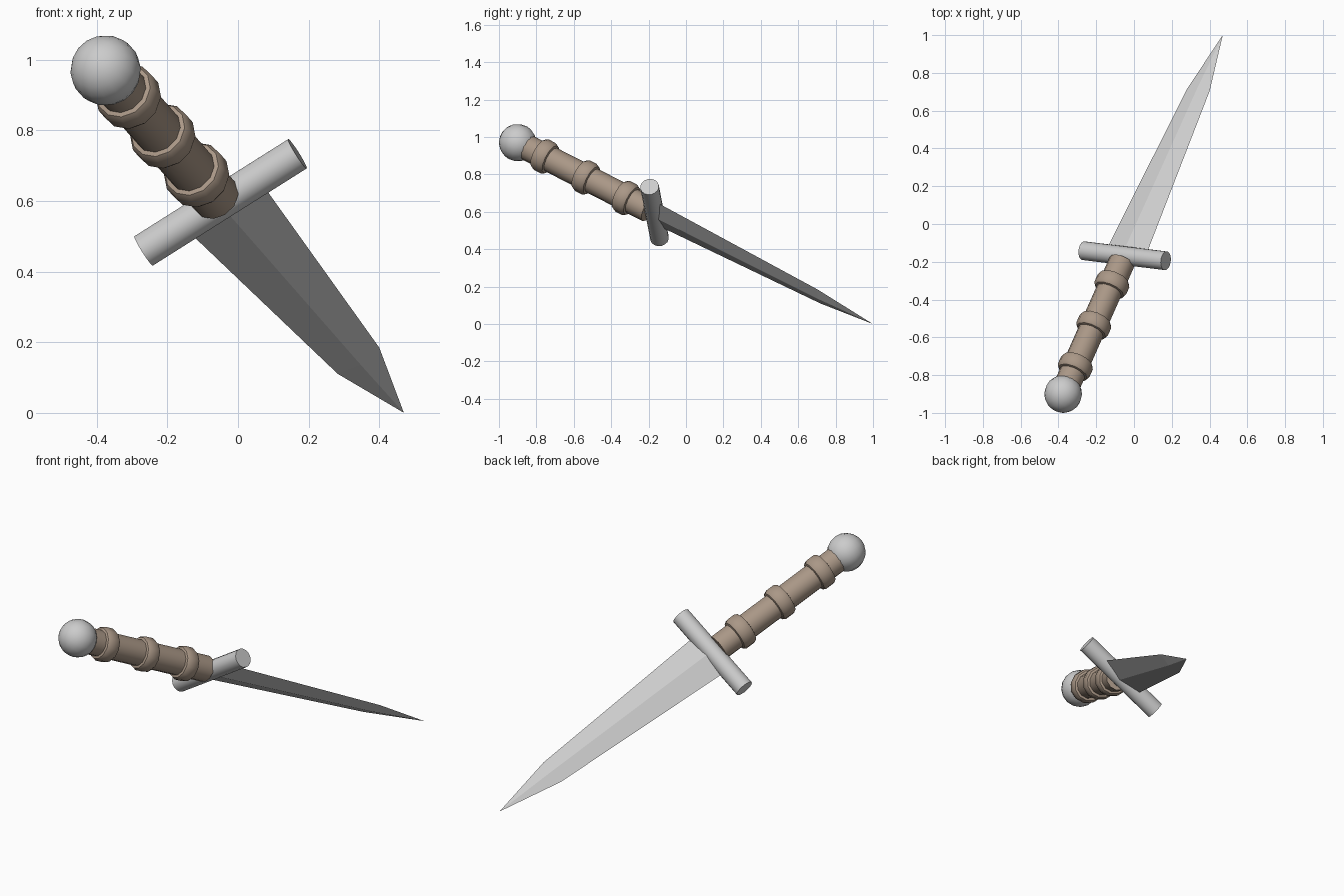
import bpy, bmesh
from math import cos, sin, pi, radians
from mathutils import Vector, Matrix

if "Cube" in bpy.data.objects:
    bpy.data.objects.remove(bpy.data.objects["Cube"])

# Local frame: z runs from pommel centre to tip, x along the guard
origin = Vector((-0.375, -0.9, 0.97))
d = (Vector((0.47, 1.0, 0.0)) - origin).normalized()
g = Vector((0.435, -0.055, 0.276))
g = (g - d * g.dot(d)).normalized()
n = d.cross(g)
FRAME = Matrix.Translation(origin) @ Matrix((g, n, d)).transposed().to_4x4()

brown = bpy.data.materials.new("brown_leather")
brown.diffuse_color = (0.40, 0.31, 0.24, 1)
brown.use_nodes = True
brown.node_tree.nodes["Principled BSDF"].inputs["Base Color"].default_value = brown.diffuse_color


def finish(name, bm, mat=None, angle=40):
    bmesh.ops.recalc_face_normals(bm, faces=bm.faces)
    bm.transform(FRAME)
    me = bpy.data.meshes.new(name)
    bm.to_mesh(me)
    bm.free()
    ob = bpy.data.objects.new(name, me)
    bpy.context.collection.objects.link(ob)
    if mat:
        me.materials.append(mat)
    if angle:
        bpy.ops.object.select_all(action='DESELECT')
        ob.select_set(True)
        bpy.context.view_layer.objects.active = ob
        bpy.ops.object.shade_smooth_by_angle(angle=radians(angle))
    return ob


def loft(bm, rings):
    """Bridge rings of equal size and cap both ends."""
    rows = [[bm.verts.new(p) for p in r] for r in rings]
    k = len(rows[0])
    for a, b in zip(rows, rows[1:]):
        for i in range(k):
            j = (i + 1) % k
            bm.faces.new((a[i], a[j], b[j], b[i]))
    bm.faces.new(rows[0][::-1])
    bm.faces.new(rows[-1])
    return rows


def circle(r, z, sides):
    return [(r * cos(2 * pi * i / sides), r * sin(2 * pi * i / sides), z)
            for i in range(sides)]


def turned(name, profile, sides, mat=None):
    bm = bmesh.new()
    loft(bm, [circle(r, z, sides) for r, z in profile])
    return finish(name, bm, mat)


# Pommel ball
bm = bmesh.new()
bmesh.ops.create_uvsphere(bm, u_segments=16, v_segments=10, radius=0.1)
finish("pommel", bm)

# Grip and its three raised bands
turned("grip", [(0.07, 0.03), (0.07, 0.845)], 12, brown)
for i, t in enumerate((0.175, 0.44, 0.70)):
    turned(f"grip_band_{i + 1}",
           [(0.068, t - 0.042), (0.082, t - 0.038), (0.091, t - 0.022),
            (0.091, t + 0.022), (0.082, t + 0.038), (0.068, t + 0.042)], 12, brown)

# Cross guard lying along local x
bm = bmesh.new()
loft(bm, [[(x, a, b + 0.884) for a, b, _ in circle(0.05, 0, 16)]
          for x in (-0.259, 0.259)])
finish("cross_guard", bm)

# Diamond-section blade, collapsing to a point at the tip
bm = bmesh.new()
rows = loft(bm, [[(w, 0, z), (0, h, z), (-w, 0, z), (0, -h, z)]
                 for w, h, z in ((0.127, 0.026, 0.884), (0.07, 0.016, 1.945),
                                 (0.001, 0.001, 2.294))])
bmesh.ops.pointmerge(bm, verts=rows[-1], merge_co=(0, 0, 2.294))
finish("blade", bm, angle=None)
